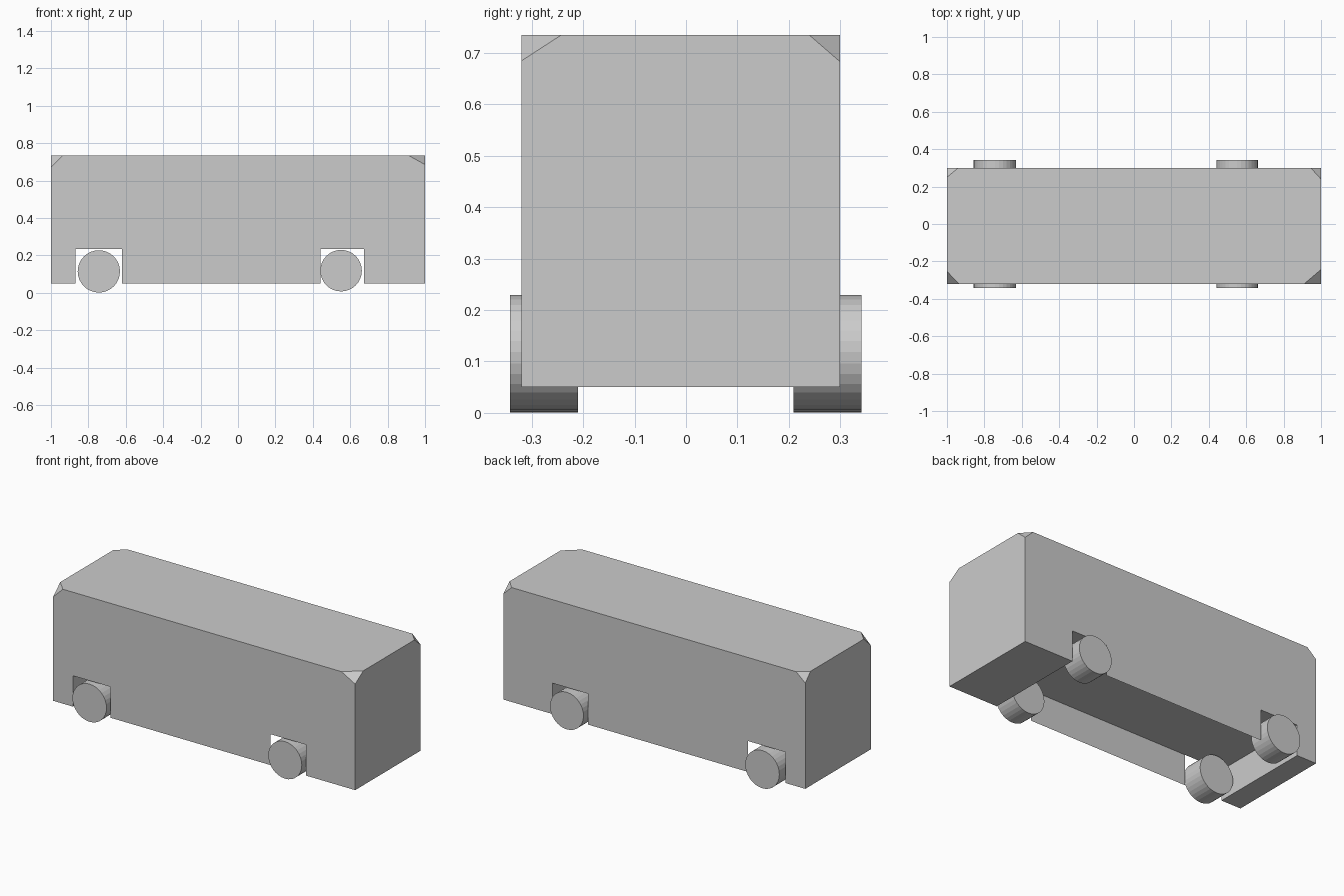
import bpy, bmesh, math
from mathutils import Vector, Matrix

if "Cube" in bpy.data.objects:
    bpy.data.objects.remove(bpy.data.objects["Cube"])

FRONT, BACK, LOW, TOP, ROOF = -0.32, 0.30, 0.05, 0.735, 0.235
WELLS = (-0.87, -0.62, 0.44, 0.675)   # x edges of the two wheel wells


def finish(bm, name):
    mesh = bpy.data.meshes.new(name)
    bm.to_mesh(mesh)
    bm.free()
    obj = bpy.data.objects.new(name, mesh)
    bpy.context.collection.objects.link(obj)
    return obj


# Body: side profile with recessed underside, extruded across the width
bm = bmesh.new()
profile = [(-1, LOW), (WELLS[0], LOW), (WELLS[0], ROOF), (WELLS[3], ROOF),
           (WELLS[3], LOW), (1, LOW), (1, TOP), (-1, TOP)]
face = bm.faces.new([bm.verts.new((x, FRONT, z)) for x, z in profile])
side = bmesh.ops.extrude_face_region(bm, geom=[face])["geom"]
bmesh.ops.translate(bm, verts=[v for v in side if isinstance(v, bmesh.types.BMVert)],
                    vec=(0, BACK - FRONT, 0))
bmesh.ops.recalc_face_normals(bm, faces=bm.faces)

# Clipped roof corners: points where each cut meets the three edges
for sx, y, cut_x, cut_y, cut_z in [(1, FRONT, 0.91, -0.243, 0.685),
                                   (1, BACK, 0.945, 0.24, 0.683),
                                   (-1, FRONT, -0.936, -0.253, 0.672),
                                   (-1, BACK, -0.94, 0.25, 0.683)]:
    a, b, c = Vector((cut_x, y, TOP)), Vector((sx, cut_y, TOP)), Vector((sx, y, cut_z))
    n = (b - a).cross(c - a).normalized()
    if n.z < 0:
        n = -n
    cut = bmesh.ops.bisect_plane(bm, geom=bm.verts[:] + bm.edges[:] + bm.faces[:],
                                 plane_co=a, plane_no=n, clear_outer=True)
    rim = [e for e in cut["geom_cut"] if isinstance(e, bmesh.types.BMEdge)]
    bmesh.ops.contextual_create(bm, geom=rim)
bmesh.ops.recalc_face_normals(bm, faces=bm.faces)
finish(bm, "bus_body")

# Thin side skirts between the wheel wells
for name, y in (("front_skirt", FRONT), ("back_skirt", BACK)):
    bm = bmesh.new()
    pts = [(WELLS[1], LOW), (WELLS[2], LOW), (WELLS[2], ROOF), (WELLS[1], ROOF)]
    if y > 0:
        pts.reverse()
    bm.faces.new([bm.verts.new((x, y, z)) for x, z in pts])
    finish(bm, name)

# Wheels
for end, x, r, z in (("left", -0.744, 0.113, 0.114), ("right", 0.551, 0.111, 0.118)):
    for side, y in (("front", -0.276), ("back", 0.275)):
        bm = bmesh.new()
        bmesh.ops.create_cone(bm, cap_ends=True, segments=32, radius1=r, radius2=r, depth=0.132,
                              matrix=Matrix.Translation((x, y, z)) @ Matrix.Rotation(math.pi / 2, 4, 'X'))
        finish(bm, f"{side}_{end}_wheel")
